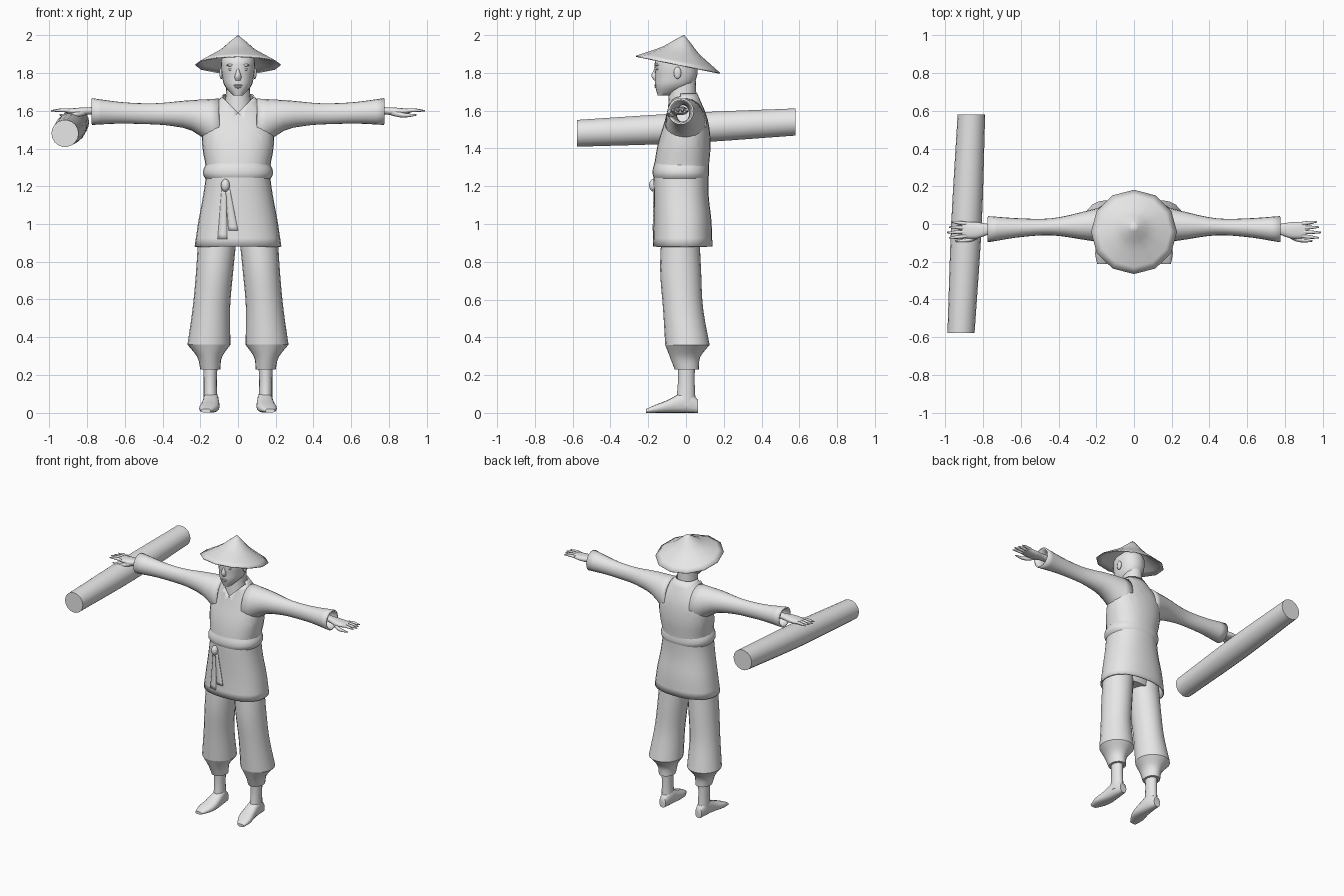
import bpy, bmesh, math
from mathutils import Matrix, Vector

cube = bpy.data.objects.get("Cube")
if cube:
    bpy.data.objects.remove(cube, do_unlink=True)

grey = bpy.data.materials.new("plain_grey")
grey.use_nodes = True
grey.diffuse_color = (.8, .8, .8, 1)
grey.node_tree.nodes["Principled BSDF"].inputs["Base Color"].default_value = grey.diffuse_color


def finish(name, bm, mirror=False, angle=50):
    """Turn a bmesh into a smooth shaded object, optionally mirrored in x."""
    bmesh.ops.recalc_face_normals(bm, faces=bm.faces)
    mesh = bpy.data.meshes.new(name)
    bm.to_mesh(mesh)
    bm.free()
    mesh.materials.append(grey)
    ob = bpy.data.objects.new(name, mesh)
    bpy.context.collection.objects.link(ob)
    bpy.ops.object.select_all(action='DESELECT')
    ob.select_set(True)
    bpy.context.view_layer.objects.active = ob
    bpy.ops.object.shade_smooth_by_angle(angle=math.radians(angle))
    if mirror:
        ob.modifiers.new("mirror", 'MIRROR').use_mirror_merge = False
    return ob


def thicken(ob, thickness):
    shell = ob.modifiers.new("shell", 'SOLIDIFY')
    shell.thickness = thickness


def profile(f, values):
    """Smooth curve through evenly spaced values, f running from 0 to 1."""
    last = len(values) - 1
    if last == 0:
        return values[0]
    i = min(int(f * last), last - 1)
    t = f * last - i
    here, after = values[i], values[i + 1]
    before = values[i - 1] if i else 2 * here - after
    beyond = values[i + 2] if i + 2 <= last else 2 * after - here
    slope_in, slope_out = (after - before) / 2, (beyond - here) / 2
    rise = after - here
    return here + t * (slope_in + t * (3 * rise - 2 * slope_in - slope_out
                                       + t * (slope_in + slope_out - 2 * rise)))


def place(axis, along, across, up):
    """Put section coordinates into x, y, z for a part running along an axis."""
    return {'x': (along, across, up), 'y': (across, along, up), 'z': (across, up, along)}[axis]


def loft(axis, start, end, low_a, high_a, low_b, high_b,
         steps=10, sides=20, power=2, caps=True):
    """Skin rounded sections whose four limits follow smooth profiles."""
    bm = bmesh.new()
    loops = []
    for k in range(steps + 1):
        f = k / steps
        a0, a1, b0, b1 = (profile(f, v) for v in (low_a, high_a, low_b, high_b))
        loop = []
        for i in range(sides):
            c, s = math.cos(math.tau * i / sides), math.sin(math.tau * i / sides)
            u = math.copysign(abs(c) ** (2 / power), c)
            v = math.copysign(abs(s) ** (2 / power), s)
            loop.append(bm.verts.new(place(axis, start + (end - start) * f,
                                           (a0 + a1 + (a1 - a0) * u) / 2,
                                           (b0 + b1 + (b1 - b0) * v) / 2)))
        loops.append(loop)
    for p, q in zip(loops, loops[1:]):
        for i in range(sides):
            j = (i + 1) % sides
            bm.faces.new((p[i], p[j], q[j], q[i]))
    if caps:
        bm.faces.new(loops[0])
        bm.faces.new(loops[-1])
    return bm


def column(start, end, half, front, back, **options):
    """Upright loft that is symmetric in x."""
    return loft('z', start, end, [-h for h in half], half, front, back, **options)


def rod(axis, start, end, across, up, radius, **options):
    """Round loft around a bent centre line."""
    return loft(axis, start, end,
                [c - r for c, r in zip(across, radius)], [c + r for c, r in zip(across, radius)],
                [c - r for c, r in zip(up, radius)], [c + r for c, r in zip(up, radius)], **options)


def blob(name, centre, size, mirror=False):
    bm = bmesh.new()
    mat = Matrix.Translation(centre) @ Matrix.Diagonal((*size, 1))
    bmesh.ops.create_uvsphere(bm, u_segments=14, v_segments=8, radius=1, matrix=mat)
    finish(name, bm, mirror)


# Tunic body, with the V neck cut away
bm = column(.88, 1.69, (.23, .21, .185, .17, .19, .18, .075),
            (-.175, -.17, -.17, -.17, -.15, -.11, -.08),
            (.14, .135, .12, .12, .13, .115, .06), steps=18, sides=28, power=2.3, caps=False)
tip = Vector((0, 0, 1.59))
for side in (1, -1):
    bmesh.ops.bisect_plane(bm, geom=bm.verts[:] + bm.edges[:] + bm.faces[:],
                           plane_co=tip, plane_no=(side, 0, -1))
neckline = []
for face in bm.faces:
    middle = face.calc_center_median()
    if middle.y < -.02 and middle.z > tip.z + abs(middle.x):
        neckline.append(face)
bmesh.ops.delete(bm, geom=neckline, context='FACES')
tunic = finish("tunic", bm)
thicken(tunic, .008)

# Cloth bulging over the waist tie
finish("waist_fold", column(1.23, 1.32, (.165, .184, .183, .168), (-.163, -.176, -.176, -.168),
                            (.11, .122, .122, .118), sides=28, power=2.3, caps=False))

# Wide sleeves, open at the cuff
sleeves = finish("sleeves", loft(
    'x', .1, .775, (-.11, -.083, -.06, -.07, -.097), (.11, .065, .03, .03, .042),
    (1.38, 1.49, 1.522, 1.53, 1.532, 1.525), (1.665, 1.655, 1.64, 1.645, 1.667),
    steps=14, caps=False), mirror=True)
thicken(sleeves, .01)

# Trousers, full at the knee and gathered below it
finish("trouser_legs", loft('z', .36, .95, (.04, .042, .025, .005), (.268, .24, .222, .21),
                            (-.11, -.122, -.137, -.13), (.125, .09, .08, .07)), mirror=True)
finish("trouser_gathers", loft('z', .23, .36, (.094, .085, .04), (.2, .216, .268),
                               (-.06, -.085, -.11), (.068, .075, .125), steps=6), mirror=True)
finish("trouser_seat", column(.89, 1.1, (.17, .15), (-.11, -.12), (.06, .08), steps=2))

# Shins and bare feet
finish("shins", loft('z', .04, .28, (.107, .112, .107), (.183, .182, .185),
                     (-.055, -.043, -.045), (.052, .046, .048), sides=16), mirror=True)
finish("feet", loft('y', -.212, .064, (.145, .11, .098, .1, .105, .12),
                    (.195, .206, .197, .187, .182, .17), (0,),
                    (.02, .045, .066, .095, .115, .07), sides=16, power=2.6), mirror=True)

# Hands: palm, four fingers and a thumb
finish("palms", loft('x', .69, .912, (-.055, -.055, -.078, -.073), (.005, 0, .01, .01),
                     (1.578, 1.582, 1.576, 1.588), (1.623, 1.62, 1.617, 1.61),
                     sides=14, power=2.4), mirror=True)
for n in range(4):
    y = .002 - .022 * n
    spread = (y + .032) * .3
    finish(f"finger_{n + 1}", rod('x', .89, .99 - .01 * abs(n - 2), (y, y + spread / 2, y + spread),
                                  (1.601, 1.603, 1.6), (.0105, .0095, .004),
                                  steps=6, sides=8), mirror=True)
finish("thumbs", rod('x', .81, .945, (-.05, -.077, -.088, -.09), (1.592, 1.58, 1.576, 1.578),
                     (.016, .014, .01, .004), steps=6, sides=8), mirror=True)

# Neck and head
finish("neck", column(1.54, 1.76, (.1, .07, .06), (-.1, -.093, -.09), (.06, .052)))
finish("head", column(1.68, 1.93, (.025, .07, .084, .09, .084, .03),
                      (-.15, -.163, -.164, -.166, -.156, -.08),
                      (-.08, .025, .058, .06, .05, -.01), steps=15, power=2.2))
finish("nose", column(1.76, 1.825, (.015, .018, .012, .007), (-.17, -.184, -.178, -.166),
                      (-.14,), steps=6, sides=10))
blob("ears", (.089, -.045, 1.8), (.01, .02, .032), mirror=True)
blob("eyes", (.036, -.15, 1.82), (.017, .01, .007), mirror=True)
blob("brows", (.037, -.151, 1.842), (.024, .012, .007), mirror=True)
blob("upper_lip", (0, -.158, 1.735), (.025, .01, .005))
blob("lower_lip", (0, -.157, 1.725), (.02, .01, .006))

# Tilted twelve sided straw hat
rim = (.228, .16, .095, .05, .002)
bm = column(0, .158, rim, [-r for r in rim], rim, steps=8, sides=12, caps=False)
bm.transform(Matrix.Translation((0, -.042, 1.845)) @ Matrix.Rotation(-.2, 4, 'X'))
thicken(finish("straw_hat", bm, angle=60), .006)

# Sash knot and two hanging tails laid against the tunic
blob("sash_knot", (-.067, -.172, 1.205), (.024, .024, .034))
for name, top, low, bottom in (("long", -.075, -.083, .92), ("short", -.055, -.025, .965)):
    bm = bmesh.new()
    rows = []
    for k in range(11):
        f = k / 10
        half = .012 + .013 * f
        x, z = profile(f, (top, low)), profile(f, (1.185, bottom))
        rows.append([bm.verts.new((x + half * s, -.3, z)) for s in (-1, 0, 1)])
    for p, q in zip(rows, rows[1:]):
        for i in (0, 1):
            bm.faces.new((p[i], p[i + 1], q[i + 1], q[i]))
    tail = finish(f"{name}_sash_tail", bm)
    wrap = tail.modifiers.new("lay", 'SHRINKWRAP')
    wrap.target = tunic
    wrap.wrap_method = 'PROJECT'
    wrap.use_project_y = True
    wrap.use_positive_direction = True
    wrap.offset = .006
    thicken(tail, .007)

# Slightly bowed log under the right hand
finish("log", rod('y', -.577, .58, (-.917, -.888, -.862), (1.48, 1.508, 1.54),
                  (.072, .081, .073), sides=18, power=2))
